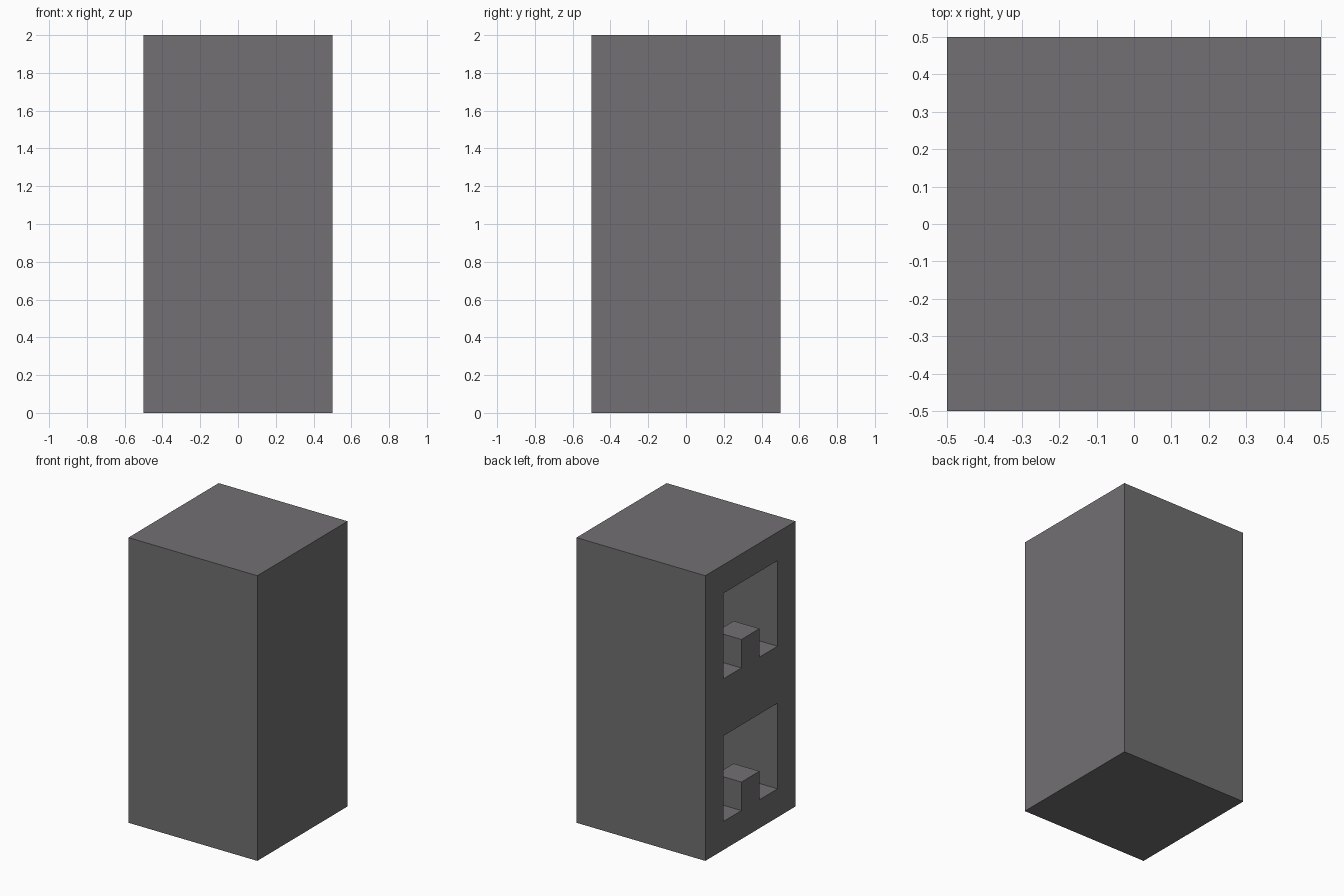
import bpy

cube = bpy.data.objects.get("Cube")
if cube:
    bpy.data.objects.remove(cube, do_unlink=True)

# Single grey finish
grey = bpy.data.materials.new("stone_grey")
grey.use_nodes = True
colour = (0.168, 0.162, 0.168, 1)
grey.diffuse_color = colour
bsdf = next(n for n in grey.node_tree.nodes if n.type == 'BSDF_PRINCIPLED')
bsdf.inputs["Base Color"].default_value = colour


def box(name, low, high):
    """Axis-aligned box between two corners."""
    bpy.ops.mesh.primitive_cube_add(size=1, location=[(a + b) / 2 for a, b in zip(low, high)])
    obj = bpy.context.object
    obj.name = obj.data.name = name
    obj.scale = [b - a for a, b in zip(low, high)]
    bpy.ops.object.transform_apply(location=True, rotation=False, scale=True)
    obj.data.materials.append(grey)
    return obj


def subtract(target, cutter):
    """Cut one solid out of another, then discard the cutter."""
    mod = target.modifiers.new("cut", 'BOOLEAN')
    mod.operation, mod.solver, mod.object = 'DIFFERENCE', 'EXACT', cutter
    bpy.context.view_layer.objects.active = target
    bpy.ops.object.modifier_apply(modifier=mod.name)
    bpy.data.objects.remove(cutter, do_unlink=True)


wall = 0.2
tower = box("tower", (-0.5, -0.5, 0), (0.5, 0.5, 2))

# Two rooms open on the -x side, each keeping a short post at its threshold
for floor in (0.2, 1.2):
    room = box("room_space", (-0.6, -0.3, floor), (0.5 - wall, 0.3, floor + 0.6))
    post = box("post_space", (-0.7, -0.1, floor - 0.1), (-0.5 + wall, 0.1, floor + 0.2))
    subtract(room, post)
    subtract(tower, room)
